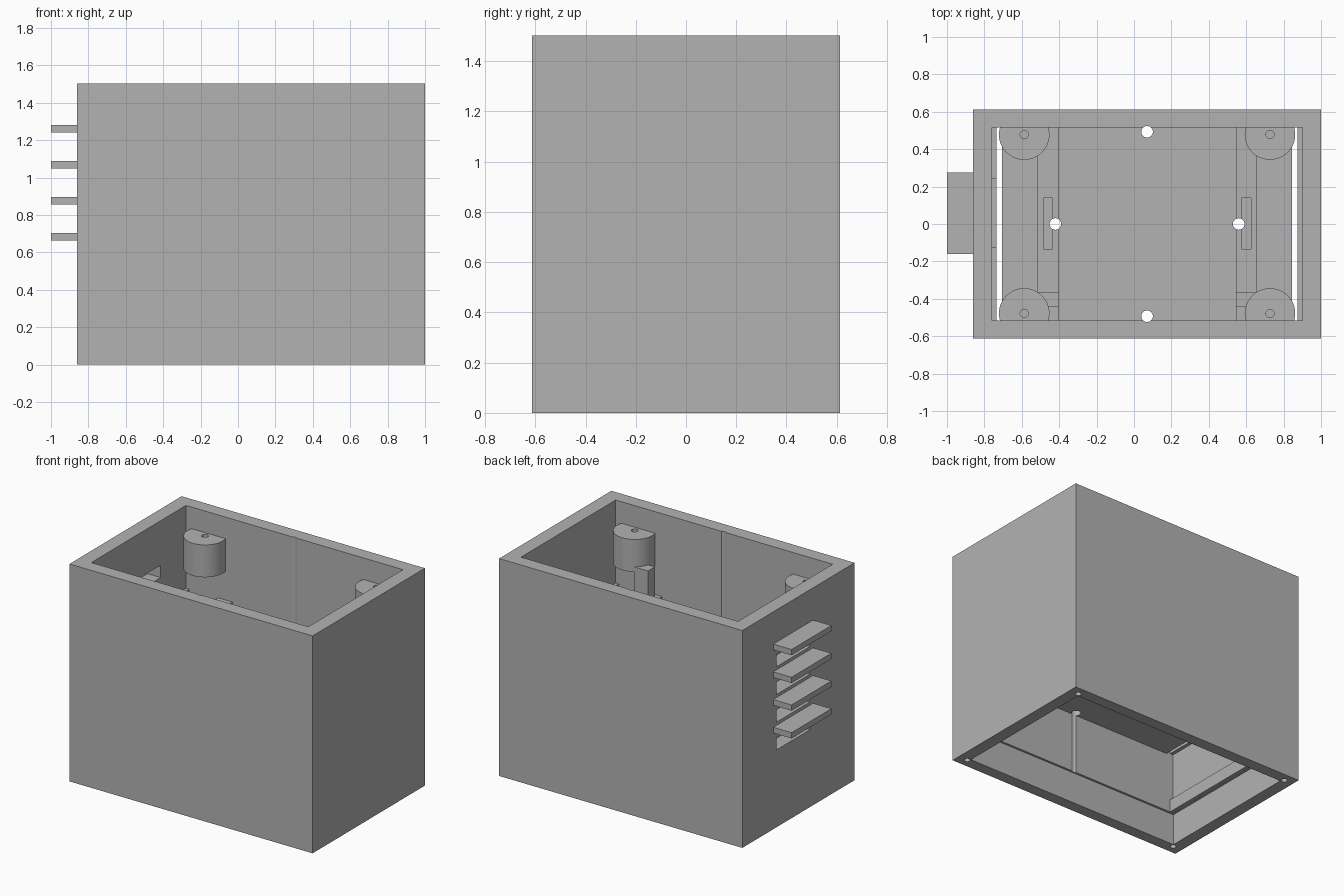
import bpy
import bmesh
from mathutils import Matrix, Vector

old = bpy.data.objects.get("Cube")
if old:
    bpy.data.objects.remove(old, do_unlink=True)

grey = bpy.data.materials.new("plain grey")
grey.use_nodes = True
colour = (0.45, 0.45, 0.45, 1)
grey.diffuse_color = colour
grey.node_tree.nodes["Principled BSDF"].inputs["Base Color"].default_value = colour

MID = 0.07            # x centre of the housing
HALF_X, HALF_Y, TOP = 0.93, 0.613, 1.503
IN_X, IN_Y = 0.83, 0.517


def finish(name, bm):
    mesh = bpy.data.meshes.new(name)
    bm.to_mesh(mesh)
    bm.free()
    ob = bpy.data.objects.new(name, mesh)
    bpy.context.collection.objects.link(ob)
    mesh.materials.append(grey)
    return ob


def box(name, x, y, z):
    bm = bmesh.new()
    lo, hi = Vector((x[0], y[0], z[0])), Vector((x[1], y[1], z[1]))
    matrix = Matrix.Translation((lo + hi) / 2) @ Matrix.Diagonal((hi - lo).to_4d())
    bmesh.ops.create_cube(bm, size=1, matrix=matrix)
    return finish(name, bm)


def rod(name, x, y, r, z, sides=24):
    bm = bmesh.new()
    bmesh.ops.create_cone(bm, cap_ends=True, segments=sides, radius1=r, radius2=r,
                          depth=z[1] - z[0],
                          matrix=Matrix.Translation((x, y, (z[0] + z[1]) / 2)))
    return finish(name, bm)


def combine(ob, others, operation="DIFFERENCE", keep=False):
    bpy.ops.object.select_all(action="DESELECT")
    bpy.context.view_layer.objects.active = ob
    ob.select_set(True)
    for other in others:
        mod = ob.modifiers.new("join", "BOOLEAN")
        mod.operation, mod.object, mod.solver = operation, other, "EXACT"
        bpy.ops.object.modifier_apply(modifier=mod.name)
        if not keep:
            bpy.data.objects.remove(other, do_unlink=True)


def span(side, near, far):
    return sorted((MID + side * near, MID + side * far))


def smooth(ob):
    bpy.ops.object.select_all(action="DESELECT")
    bpy.context.view_layer.objects.active = ob
    ob.select_set(True)
    bpy.ops.object.shade_smooth_by_angle(angle=0.6)


# Open-ended housing with a slightly wider recess at the bottom
housing = box("housing", span(1, -HALF_X, HALF_X), (-HALF_Y, HALF_Y), (0, TOP))
combine(housing, [
    box("cavity", span(1, -IN_X, IN_X), (-IN_Y, IN_Y), (-0.1, 1.7)),
    box("recess", span(1, -IN_X - 0.015, IN_X + 0.015),
        (-IN_Y - 0.015, IN_Y + 0.015), (-0.1, 0.22)),
])

# Blind screw holes in the bottom corners
combine(housing, [rod("screw_hole", MID + sx * (HALF_X - 0.07), sy * (HALF_Y - 0.06),
                      0.02, (-0.1, 0.2), 16) for sx in (-1, 1) for sy in (-1, 1)])

# Tray: floor with two raised bars and a pillar on each bar
tray = box("tray", span(1, -0.775, 0.775), (-IN_Y - 0.03, IN_Y + 0.03), (0.64, 0.73))
for side in (-1, 1):
    combine(tray, [
        box("bar", span(side, 0.475, 0.585), (-IN_Y - 0.03, IN_Y + 0.03), (0.68, 0.93)),
        box("pillar", span(side, 0.475, 0.585), (-0.44, -0.365), (0.7, 1.165)),
    ], "UNION")
    combine(tray, [box("pocket", span(side, 0.505, 0.555), (-0.135, 0.14), (0.8, 1))])

# Vertical drill holes through the tray, grazing the housing walls
drills = [rod("drill", MID + dx, dy, 0.031, (-0.2, 1.8), 24)
          for dx, dy in ((0, 0.493), (0, -0.493), (-0.49, 0), (0.49, 0))]
combine(housing, drills[:2], keep=True)
combine(tray, drills)
smooth(tray)

# Louvre fins with an air slot under each one
rails = {}
for side, label in ((-1, "right"), (1, "left")):
    rails[side] = box(label + "_upper_rail", span(side, IN_X - 0.025, IN_X + 0.02),
                      (-IN_Y - 0.02, IN_Y + 0.02), (0.65, 0.93))
    box(label + "_lower_rail", span(side, IN_X - 0.025, IN_X + 0.01),
        (-IN_Y - 0.01, IN_Y + 0.01), (0.221, 0.31))
for i in range(4):
    z = 1.28 - i * 0.1917
    slot = box("air_slot", (-1.1, -0.7), (-0.125, 0.24), (z - 0.17, z - 0.085))
    combine(housing, [slot], keep=True)
    combine(rails[-1], [slot])
    box("louvre_fin", (-1, -0.84), (-0.16, 0.275), (z - 0.04, z))
smooth(housing)

# Corner screw posts, trimmed where they enter the walls
for sx in (-1, 1):
    for sy in (-1, 1):
        x, y = MID + sx * 0.657, sy * 0.478
        post = rod("screw_post", x, y, 0.135, (1.13, 1.354), 48)
        combine(post, [box("trim", (-1, 1), (-IN_Y - 0.02, IN_Y + 0.02), (1, 1.45))],
                "INTERSECT")
        combine(post, [rod("pilot_hole", x, y, 0.022, (1.2, 1.5), 20)])
        smooth(post)
